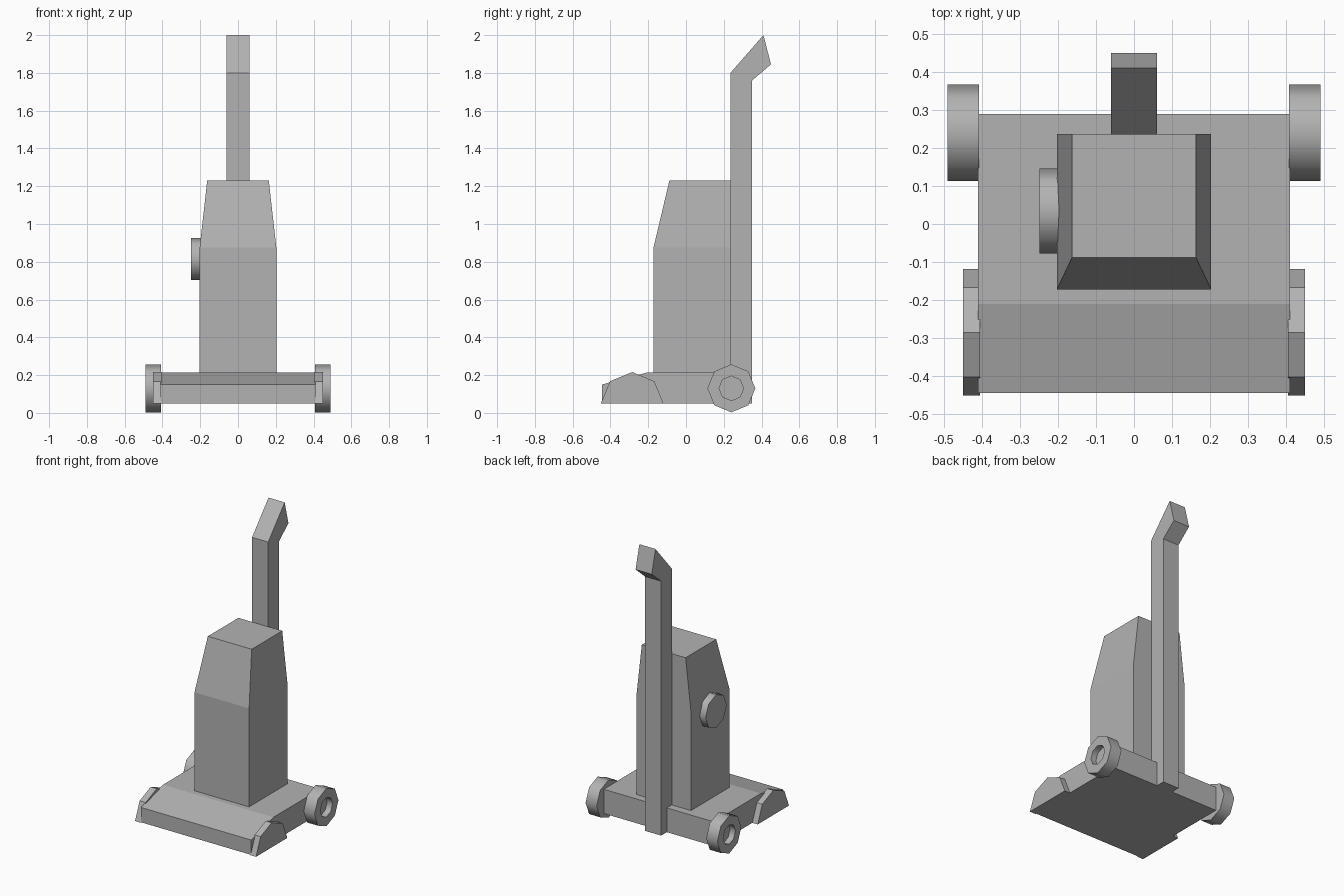
import bpy, bmesh, math
from mathutils import Vector

if "Cube" in bpy.data.objects:
    bpy.data.objects.remove(bpy.data.objects["Cube"])

grey = bpy.data.materials.new("mid_grey")
grey.diffuse_color = (0.45, 0.45, 0.45, 1)
grey.use_nodes = True
grey.node_tree.nodes["Principled BSDF"].inputs["Base Color"].default_value = grey.diffuse_color


def finish(name, bm, smooth=None):
    bmesh.ops.recalc_face_normals(bm, faces=bm.faces[:])
    me = bpy.data.meshes.new(name)
    bm.to_mesh(me)
    bm.free()
    ob = bpy.data.objects.new(name, me)
    bpy.context.collection.objects.link(ob)
    me.materials.append(grey)
    if smooth:
        bpy.ops.object.select_all(action='DESELECT')
        ob.select_set(True)
        bpy.context.view_layer.objects.active = ob
        bpy.ops.object.shade_smooth_by_angle(angle=math.radians(smooth))
    return ob


def loft(rings):
    """Skin a list of matching rings and cap both ends."""
    bm = bmesh.new()
    rows = [[bm.verts.new(p) for p in r] for r in rings]
    for a, b in zip(rows, rows[1:]):
        for i in range(len(a)):
            j = (i + 1) % len(a)
            bm.faces.new((a[i], a[j], b[j], b[i]))
    bm.faces.new(rows[0])
    bm.faces.new(rows[-1])
    return bm


def side_profile(name, pts, x0, x1):
    """Extrude a (y, z) profile across x."""
    return finish(name, loft([[(x, y, z) for y, z in pts] for x in (x0, x1)]))


def octagon(x, y, z, r):
    return [(x, y + r * math.cos(i * math.pi / 4), z + r * math.sin(i * math.pi / 4))
            for i in range(8)]


# floor head with a sloping nose
side_profile("floor_head", [(-0.445, 0.05), (0.29, 0.05), (0.29, 0.213),
                            (-0.21, 0.213), (-0.445, 0.15)], -0.41, 0.41)

# upright handle with a bent grip
side_profile("handle", [(0.235, 0.05), (0.35, 0.05), (0.35, 1.76), (0.45, 1.845),
                        (0.41, 2.0), (0.235, 1.80)], -0.06, 0.06)


# dust housing, tapering on the front and both sides
def box_ring(hx, front, z):
    return [(-hx, front, z), (hx, front, z), (hx, 0.237, z), (-hx, 0.237, z)]


finish("dust_housing", loft([box_ring(0.203, -0.172, 0.2),
                             box_ring(0.203, -0.172, 0.875),
                             box_ring(0.163, -0.088, 1.23)]))

# rear wheels with recessed hubs, and half octagon front guards
for side, s in (("left", -1), ("right", 1)):
    finish(side + "_wheel", loft([octagon(s * x, 0.24, 0.13, r) for x, r in
                                  ((0.408, 0.127), (0.49, 0.127), (0.49, 0.065), (0.45, 0.065))]),
           50)
    guard = [(-0.285 + 0.166 * math.cos(i * math.pi / 4),
              0.05 + 0.166 * math.sin(i * math.pi / 4)) for i in range(5)]
    side_profile(side + "_front_guard", guard, s * 0.405, s * 0.45)

# side knob
finish("side_knob", loft([octagon(x, 0.034, 0.815, 0.112) for x in (-0.195, -0.248)]), 50)
